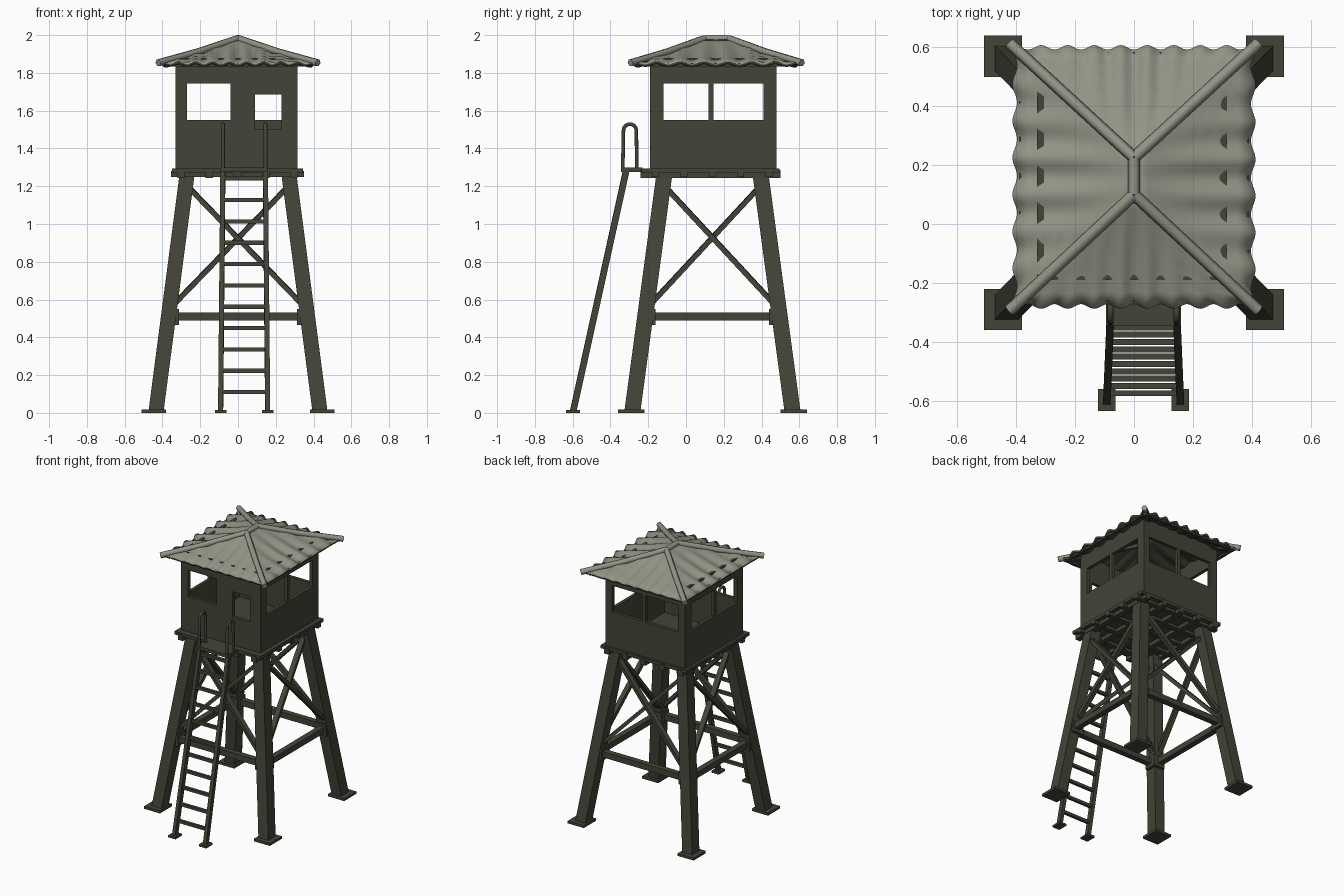
import bpy, bmesh, math
from mathutils import Vector, Matrix

cube = bpy.data.objects.get("Cube")
if cube:
    bpy.data.objects.remove(cube)


def material(name, rgb):
    m = bpy.data.materials.new(name)
    m.use_nodes = True
    m.diffuse_color = (*rgb, 1)
    m.node_tree.nodes["Principled BSDF"].inputs["Base Color"].default_value = (*rgb, 1)
    return m


OLIVE = material("dark olive paint", (0.058, 0.057, 0.040))
SHEET = material("grey green roofing", (0.29, 0.30, 0.24))
CY = 0.14  # tower centre in y


def finish(name, bm, mats=(OLIVE,), smooth=False):
    mesh = bpy.data.meshes.new(name)
    bm.to_mesh(mesh)
    bm.free()
    ob = bpy.data.objects.new(name, mesh)
    bpy.context.collection.objects.link(ob)
    for m in mats:
        mesh.materials.append(m)
    if smooth:
        bpy.ops.object.select_all(action='DESELECT')
        ob.select_set(True)
        bpy.context.view_layer.objects.active = ob
        bpy.ops.object.shade_smooth_by_angle(angle=math.radians(40))
    return ob


def box(name, lo, hi):
    lo, hi = Vector(lo), Vector(hi)
    bm = bmesh.new()
    bmesh.ops.create_cube(bm, size=1, matrix=Matrix.Translation((lo + hi) / 2) @ Matrix.Diagonal((*(hi - lo), 1)))
    return finish(name, bm)


def beam(name, a, b, w, d):
    # rectangular bar from a to b
    a, b = Vector(a), Vector(b)
    bm = bmesh.new()
    turn = (b - a).to_track_quat('Z', 'Y').to_matrix().to_4x4()
    bmesh.ops.create_cube(bm, size=1, matrix=Matrix.Translation((a + b) / 2) @ turn
                          @ Matrix.Diagonal((w, d, (b - a).length, 1)))
    return finish(name, bm)


def tube(name, points, radius, mat, cyclic=False):
    cu = bpy.data.curves.new(name, 'CURVE')
    cu.dimensions = '3D'
    cu.bevel_depth, cu.bevel_resolution, cu.use_fill_caps = radius, 1, True
    sp = cu.splines.new('POLY')
    sp.points.add(len(points) - 1)
    for p, co in zip(sp.points, points):
        p.co = (*co, 1)
    cu.materials.append(mat)
    ob = bpy.data.objects.new(name, cu)
    bpy.context.collection.objects.link(ob)
    return ob


# Splayed legs with ground pads and brace brackets
def leg_at(sx, sy, z):
    t = z / 1.26
    return Vector((sx * (0.435 - 0.165 * t), CY + sy * (0.425 - 0.17 * t), z))


corners = [(-1, -1), (1, -1), (1, 1), (-1, 1)]
for sx, sy in corners:
    bm = bmesh.new()
    bmesh.ops.create_cube(bm, size=1)
    for v in bm.verts:
        c = leg_at(sx, sy, 0.01 if v.co.z < 0 else 1.26)
        v.co = c + Vector((v.co.x * 0.08, v.co.y * 0.085, 0))
    finish("leg", bm)
    f = leg_at(sx, sy, 0) + Vector((sx * 0.01, sy * 0.005, 0))
    box("foot_pad", f - Vector((0.065, 0.07, 0)), f + Vector((0.065, 0.07, 0.018)))
    k = leg_at(sx, sy, 0.5) - Vector((sx, sy, 0)) * 0.012
    box("leg_bracket", k - Vector((0.045, 0.045, 0.035)), k + Vector((0.045, 0.045, 0.05)))

# Horizontal ties and crossed braces on all four sides
for i, c in enumerate(corners):
    d = corners[(i + 1) % 4]
    out = Vector(((c[0] + d[0]) / 2, (c[1] + d[1]) / 2, 0))
    beam("tie", leg_at(*c, 0.51), leg_at(*d, 0.51), 0.042, 0.042)
    for k, (p, q) in enumerate([(c, d), (d, c)]):
        off = out * (0.012 if k else -0.012)
        beam("cross_brace", leg_at(*p, 0.55) + off, leg_at(*q, 1.21) + off, 0.036, 0.026)

# Deck, joists beneath it and the landing at the ladder head
box("deck", (-0.35, -0.235, 1.272), (0.345, 0.495, 1.295))
for i in range(5):
    t = i / 4
    x, y = -0.30 + 0.595 * t, -0.16 + 0.60 * t
    box("joist", (x - 0.02, -0.24, 1.243), (x + 0.02, 0.50, 1.285))
    box("cross_joist", (-0.355, y - 0.018, 1.25), (0.35, y + 0.018, 1.28))
box("landing", (-0.095, -0.345, 1.275), (0.16, -0.23, 1.298))


# Cabin walls: grid panels with openings left out, thickened
def wall(name, span, openings, place):
    us = sorted({*span, *[u for o in openings for u in o[:2]]})
    zs = sorted({1.29, 1.875, *[z for o in openings for z in o[2:]]})
    bm = bmesh.new()
    for u0, u1 in zip(us, us[1:]):
        for z0, z1 in zip(zs, zs[1:]):
            u, z = (u0 + u1) / 2, (z0 + z1) / 2
            if not any(o[0] < u < o[1] and o[2] < z < o[3] for o in openings):
                bm.faces.new([bm.verts.new(place(a, b)) for a, b in ((u0, z0), (u1, z0), (u1, z1), (u0, z1))])
    bmesh.ops.remove_doubles(bm, verts=bm.verts, dist=0.0005)
    ob = finish(name, bm)
    mod = ob.modifiers.new("thickness", 'SOLIDIFY')
    mod.thickness, mod.offset = 0.024, 0


X0, X1, Y0, Y1 = -0.33, 0.315, -0.19, 0.48
side = [(-0.12, 0.12, 1.55, 1.745), (0.145, 0.41, 1.55, 1.745)]
wall("front_wall", (X0, X1), [(-0.27, -0.04, 1.55, 1.745), (0.09, 0.23, 1.50, 1.685)],
     lambda u, z: (u, Y0 + 0.012, z))
wall("back_wall", (X0, X1), [(-0.27, -0.01, 1.55, 1.745), (0.02, 0.265, 1.55, 1.745)],
     lambda u, z: (u, Y1 - 0.012, z))
for n, x in (("right_wall", X0 + 0.012), ("left_wall", X1 - 0.012)):
    wall(n, (Y0 + 0.024, Y1 - 0.024), side, lambda u, z, x=x: (x, u, z))

# Corrugated hipped roof: four rippled slopes, sheet above and dark lining below
EX, EY0, EY1, ZT, ZE = 0.405, -0.28, 0.60, 1.982, 1.853
ridge = [Vector((0, 0.10, ZT)), Vector((0, 0.225, ZT))]
eave = [Vector((-EX, EY0, ZE)), Vector((EX, EY0, ZE)), Vector((EX, EY1, ZE)), Vector((-EX, EY1, ZE))]
slopes = [("front", 0, 1, 0, 0, 0.09), ("left", 1, 2, 0, 1, 0.125),
          ("back", 2, 3, 1, 1, 0.09), ("right", 3, 0, 1, 0, 0.125)]
COLS, ROWS = 72, 8
for name, a, b, r0, r1, period in slopes:
    bm = bmesh.new()
    axis = (eave[b] - eave[a]).normalized()
    outward = axis.cross(Vector((0, 0, 1)))
    grid = []
    for j in range(ROWS + 1):
        v = j / ROWS
        row = []
        for i in range(COLS + 1):
            u = i / COLS
            p = ridge[r0].lerp(ridge[r1], u).lerp(eave[a].lerp(eave[b], u), v)
            wave = math.cos(math.tau * (p - eave[a]).dot(axis) / period)
            p.z += 0.008 * wave * min(1, 2 * v) - 0.008 * math.sin(math.pi * v)
            row.append(bm.verts.new(p + outward * 0.008 * wave * v ** 4))
        grid.append(row)
    for j in range(ROWS):
        for i in range(COLS):
            bm.faces.new((grid[j][i], grid[j + 1][i], grid[j + 1][i + 1], grid[j][i + 1]))
    bmesh.ops.remove_doubles(bm, verts=bm.verts, dist=0.0005)
    ob = finish(name + "_roof_slope", bm, (SHEET, OLIVE), True)
    mod = ob.modifiers.new("thickness", 'SOLIDIFY')
    mod.thickness, mod.offset, mod.material_offset, mod.material_offset_rim = 0.014, -1, 1, 1

# Ridge and hip caps, and eave battens
tube("ridge_cap", ridge, 0.02, SHEET)
for i, c in enumerate(eave):
    r = ridge[0 if i < 2 else 1]
    tip = c + Vector((math.copysign(0.018, c.x), math.copysign(0.014, c.y - CY), 0))
    tube("hip_cap", [r, r.lerp(tip, 0.5) - Vector((0, 0, 0.006)), tip], 0.02, SHEET)
    d = eave[(i + 1) % 4]
    mid = Vector((0, 0.16, ZE))
    drop = Vector((0, 0, 0.012))
    beam("eave_batten", c.lerp(mid, 0.06) - drop, d.lerp(mid, 0.06) - drop, 0.016, 0.016)
    beam("hip_rafter", r - Vector((0, 0, 0.035)), c.lerp(mid, 0.05) - drop, 0.025, 0.025)

# Ladder: stiles, hooped handrails, feet and rungs
foot, head = Vector((0, -0.597, 0.01)), Vector((0, -0.315, 1.29))
for x, s in ((-0.08, -1), (0.145, 1)):
    o = Vector((x, 0, 0))
    beam("ladder_stile", foot + o + Vector((s * 0.012, 0, 0)), head + o, 0.026, 0.034)
    hoop = [(x, -0.297 - 0.034 * math.cos(t), 1.495 + 0.034 * math.sin(t))
            for t in [math.pi * k / 8 for k in range(9)]]
    tube("handrail", [(x, -0.335, 1.285)] + hoop + [(x, -0.26, 1.285)], 0.011, OLIVE)
    box("ladder_foot", (x + s * 0.012 - 0.03, -0.635, 0), (x + s * 0.012 + 0.03, -0.56, 0.014))
for i in range(11):
    p = foot.lerp(head, (0.10 + 0.113 * i) / 1.28)
    beam("rung", p + Vector((-0.085, 0, 0)), p + Vector((0.15, 0, 0)), 0.02, 0.022)
